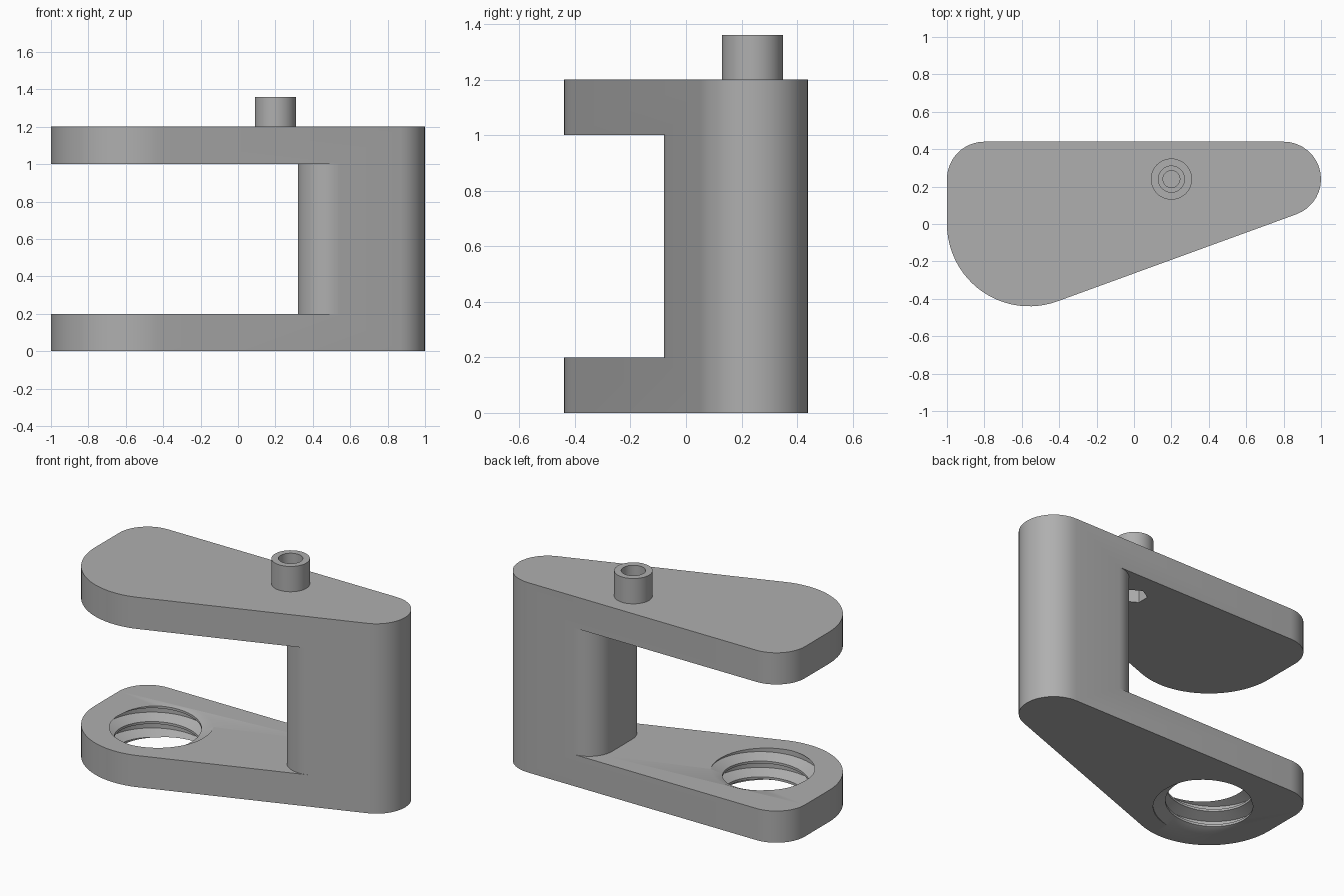
import bpy
import bmesh
from math import cos, sin, pi, radians

if "Cube" in bpy.data.objects:
    bpy.data.objects.remove(bpy.data.objects["Cube"])

GREY = bpy.data.materials.new("matte grey")
GREY.use_nodes = True
GREY.diffuse_color = (0.43, 0.43, 0.43, 1)
GREY.node_tree.nodes["Principled BSDF"].inputs["Base Color"].default_value = (0.43, 0.43, 0.43, 1)


def finish(name, bm):
    bmesh.ops.recalc_face_normals(bm, faces=bm.faces)
    mesh = bpy.data.meshes.new(name)
    bm.to_mesh(mesh)
    bm.free()
    mesh.materials.append(GREY)
    obj = bpy.data.objects.new(name, mesh)
    bpy.context.collection.objects.link(obj)
    return obj


def arc(cx, cy, r, start, end, steps=16):
    angles = [radians(start + (end - start) * i / steps) for i in range(steps + 1)]
    return [(cx + r * cos(a), cy + r * sin(a)) for a in angles]


def prism(name, outline, z0, z1):
    bm = bmesh.new()
    face = bm.faces.new([bm.verts.new((x, y, z0)) for x, y in outline])
    top = bmesh.ops.extrude_face_region(bm, geom=[face])
    verts = [g for g in top["geom"] if isinstance(g, bmesh.types.BMVert)]
    bmesh.ops.translate(bm, verts=verts, vec=(0, 0, z1 - z0))
    return finish(name, bm)


def disc(x, y, r, sides=48, turn=0):
    return arc(x, y, r, turn, turn + 360, sides)[:-1]


def cut(obj, cutter):
    cutter.hide_render = True
    mod = obj.modifiers.new("cut", 'BOOLEAN')
    mod.operation = 'DIFFERENCE'
    mod.solver = 'EXACT'
    mod.object = cutter
    bpy.context.view_layer.objects.active = obj
    bpy.ops.object.modifier_apply(modifier=mod.name)


def thread_cutter(name, x, y, r_in, r_out, pitch, z0, turns, segs=64):
    """Solid screw: a ridged profile swept along a helix, closed by two fans."""
    profile = [(0, r_in), (0.15, r_in), (0.42, r_out), (0.73, r_out)]
    n = len(profile)
    bm = bmesh.new()
    rows = []
    for j in range(n * turns + n):
        f, r = profile[j % n]
        row = []
        for i in range(segs):
            t = i / segs
            z = z0 + pitch * (j // n + f + t)
            row.append(bm.verts.new((x + r * cos(2 * pi * t), y + r * sin(2 * pi * t), z)))
        rows.append(row)
    # The last column of each row meets the first column one turn higher
    for j in range(n * turns):
        rows_a = rows[j] + [rows[j + n][0]]
        last = j + 1 + n
        closing = rows[last][0] if last < len(rows) else None
        if closing is None:
            closing = bm.verts.new((x + r_in, y, z0 + pitch * (turns + 1)))
            end_vert = closing
        rows_b = rows[j + 1] + [closing]
        for i in range(segs):
            bm.faces.new((rows_a[i], rows_a[i + 1], rows_b[i + 1], rows_b[i]))
    top = rows[n * turns]
    seam_low = [rows[k][0] for k in range(n - 1, 0, -1)]
    seam_top = [rows[n * turns + k][0] for k in range(n - 1, 0, -1)]
    loops = [(rows[0] + [rows[n][0]] + seam_low, z0 - pitch),
             (top + [end_vert] + seam_top, z0 + pitch * (turns + 2))]
    for loop, z in loops:
        tip = bm.verts.new((x, y, z))
        for a, b in zip(loop, loop[1:] + loop[:1]):
            bm.faces.new((a, b, tip))
    loose = [v for v in bm.verts if not v.link_faces]
    bmesh.ops.delete(bm, geom=loose, context='VERTS')
    return finish(name, bm)


# Clamp frame: rounded three-corner outline with a slanted front side
outline = (arc(0.8, 0.24, 0.2, -70, 90) + arc(-0.8, 0.24, 0.2, 90, 180)
           + arc(-0.56, 0, 0.44, 180, 290, 24))
frame = prism("clamp_frame", outline, 0, 1.2)

# Throat between the arms, leaving a rounded column
throat_outline = (arc(0.48, 0.28, 0.16, 90, 180) + arc(0.48, 0.081, 0.16, 180, 290)
                  + arc(0.48, 0.081, 1.2, 290, 290, 1)[:1] + [(-1.5, -1.05), (-1.5, 0.8), (0.48, 0.8)])
throat = prism("throat_cutter", throat_outline, 0.2, 1.0)

# Screw thread in the lower arm
thread = thread_cutter("thread_cutter", -0.56, 0, 0.25, 0.32, 0.1, -0.25, 6)

# Boss on the upper arm with a stepped bolt hole and a hexagonal nut pocket
boss = prism("bolt_boss", disc(0.2, 0.24, 0.11), 1.2, 1.36)
counterbore = prism("counterbore_cutter", disc(0.2, 0.24, 0.07), 1.25, 1.5)
bolt_hole = prism("bolt_hole_cutter", disc(0.2, 0.24, 0.045), 1.05, 1.45)
nut_pocket = prism("nut_pocket_cutter", disc(0.2, 0.24, 0.077, 6, 30), 0.9, 1.1)

for cutter in (throat, thread, bolt_hole, nut_pocket):
    cut(frame, cutter)
for cutter in (counterbore, bolt_hole):
    cut(boss, cutter)
for cutter in (throat, thread, counterbore, bolt_hole, nut_pocket):
    bpy.data.objects.remove(cutter)

# Smooth the curved walls, keep the rims sharp
bpy.ops.object.select_all(action='DESELECT')
for obj in (frame, boss):
    obj.select_set(True)
bpy.context.view_layer.objects.active = frame
bpy.ops.object.shade_smooth_by_angle(angle=radians(30))
